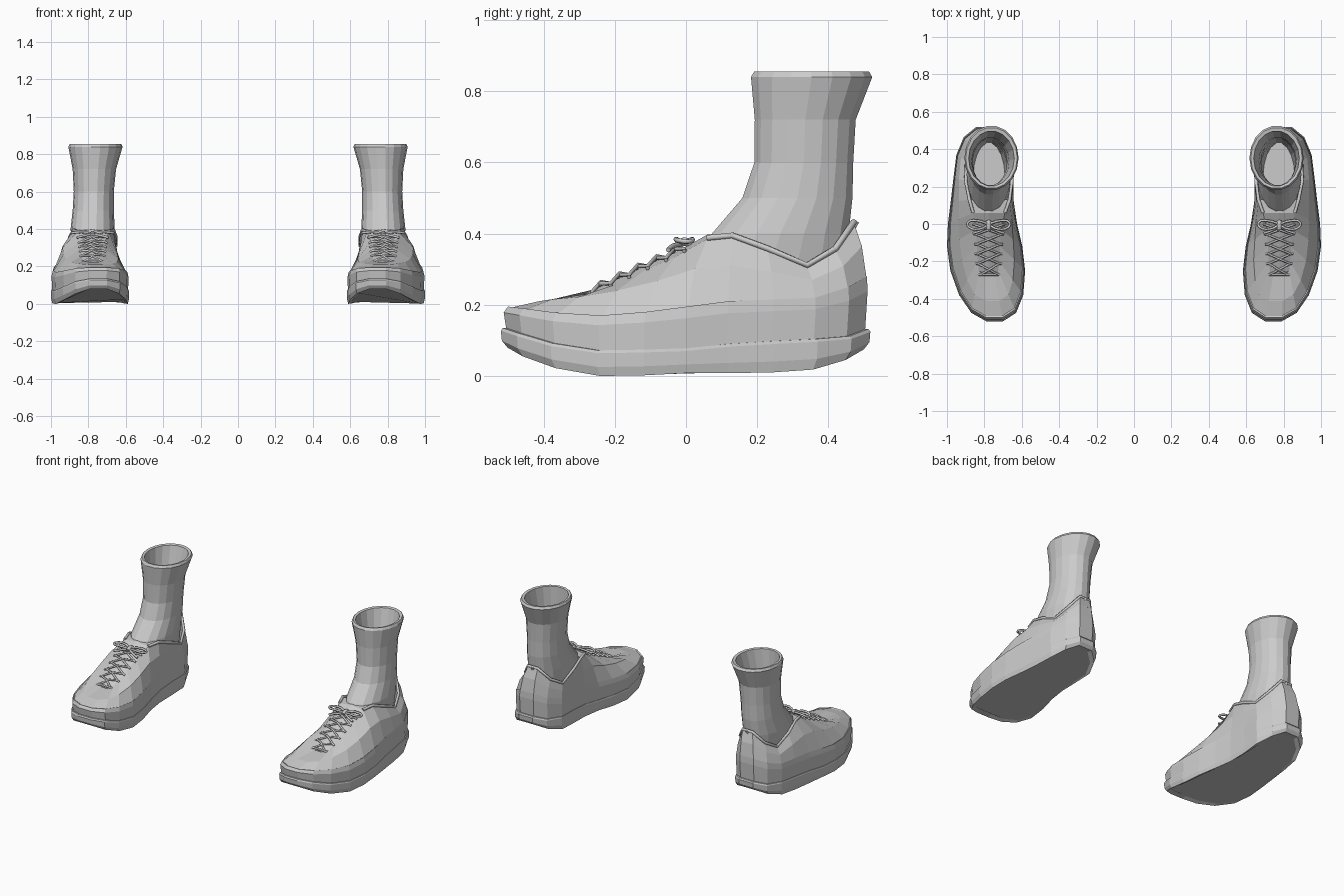
import bpy, bmesh, math
from mathutils import Vector

if "Cube" in bpy.data.objects:
    bpy.data.objects.remove(bpy.data.objects["Cube"])


def finish(name, me):
    ob = bpy.data.objects.new(name, me)
    bpy.context.collection.objects.link(ob)
    m = ob.modifiers.new("other_foot", 'MIRROR')   # mirrored about x = 0
    m.use_mirror_merge = False
    return ob


def loft(name, rings, cap_start=False, cap_end=False, extra=None):
    bm = bmesh.new()
    vs = [[bm.verts.new(p) for p in r] for r in rings]
    n = len(rings[0])
    for a, b in zip(vs, vs[1:]):
        for i in range(n):
            j = (i + 1) % n
            bm.faces.new((a[i], a[j], b[j], b[i]))
    if cap_start:
        bm.faces.new(vs[0])
    if cap_end:
        bm.faces.new(vs[-1])
    if extra:
        extra(bm, vs)
    bmesh.ops.recalc_face_normals(bm, faces=bm.faces)
    me = bpy.data.meshes.new(name)
    bm.to_mesh(me)
    bm.free()
    return finish(name, me)


def tube(name, paths, r, smooth=False):
    cu = bpy.data.curves.new(name, 'CURVE')
    cu.dimensions = '3D'
    cu.bevel_depth, cu.bevel_resolution, cu.use_fill_caps = r, 1, True
    cu.resolution_u = 3
    for pts in paths:
        if smooth:
            s = cu.splines.new('BEZIER')
            s.bezier_points.add(len(pts) - 1)
            for b, p in zip(s.bezier_points, pts):
                b.co = p
                b.handle_left_type = b.handle_right_type = 'AUTO'
        else:
            s = cu.splines.new('POLY')
            s.points.add(len(pts) - 1)
            for b, p in zip(s.points, pts):
                b.co = (*p, 1)
    tmp = bpy.data.objects.new(name + "_path", cu)
    bpy.context.collection.objects.link(tmp)
    bpy.context.view_layer.update()
    me = bpy.data.meshes.new_from_object(
        tmp.evaluated_get(bpy.context.evaluated_depsgraph_get()))
    bpy.data.objects.remove(tmp)
    me.name = name
    return finish(name, me)


# Outline stations toe to heel: y, inner x, outer x
OUT = [(-.52, .70, .79), (-.475, .63, .87), (-.38, .592, .935), (-.25, .582, .982),
       (-.12, .597, 1.0), (0, .625, .995), (.12, .643, .98), (.25, .643, .965),
       (.37, .638, .95), (.465, .68, .91), (.518, .745, .845)]
# Throat and collar stations: y, inner x, outer x, z
TOP = [(-.275, .745, .795, .222), (-.25, .725, .83, .235), (-.20, .72, .835, .257),
       (-.12, .715, .84, .295), (-.03, .71, .845, .335), (.06, .69, .86, .385),
       (.13, .665, .88, .392), (.23, .652, .90, .355), (.34, .652, .895, .308),
       (.42, .685, .865, .355), (.472, .74, .81, .43)]
# Heights at the same stations: tread, sole rim, shoulder of the side wall
TREAD = [.08, .055, .022, 0, .002, .008, .008, .01, .018, .045, .075]
RIM = [.135, .12, .092, .072, .074, .078, .09, .098, .104, .112, .132]
WALL = [.195, .19, .178, .17, .18, .195, .21, .215, .22, .25, .28]


def ring(st):
    """Closed ring: inner side toe to heel, outer side back again."""
    return ([Vector((s[1], s[0], s[3])) for s in st] +
            [Vector((s[2], s[0], s[3])) for s in reversed(st)])


def outline(z, scale=1.0, t=0.0):
    st = [(*o, h) for o, h in zip(OUT, z)]
    c = Vector((.785, 0, 0))
    r = []
    for p, q in zip(ring(st), ring(TOP)):
        x, y = c.x + (p.x - c.x) * scale, p.y * scale
        r.append(Vector((x + (q.x - x) * t, y + (q.y - y) * t, p.z)))
    return r


def mix(a, b, f):
    return [p + (q - p) * f for p, q in zip(a, b)]


# Sole with a rocker tread and a stepped rim
loft("sole", [outline([z + .002 for z in TREAD], .90), outline(TREAD, .965),
              outline([a + (b - a) * .35 for a, b in zip(TREAD, RIM)], .995),
              outline([z - .008 for z in RIM], 1.0), outline(RIM, .99),
              outline(RIM, .93)], True, True)


# Upper, with a tongue bridging the throat
def tongue(bm, vs):
    top, n = vs[-1], len(vs[-1])
    mids = []
    for i in range(7):
        a, b = top[i], top[n - 1 - i]
        m = (a.co + b.co) / 2
        mids.append(bm.verts.new((m.x, m.y, m.z + (.012 if i < 6 else .006))))
    for i in range(6):
        a, b, c, d = top[i], top[i + 1], top[n - 1 - i], top[n - 2 - i]
        bm.faces.new((a, mids[i], mids[i + 1], b))
        bm.faces.new((mids[i], c, d, mids[i + 1]))
    bm.faces.new((top[0], top[n - 1], mids[0]))


top = ring(TOP)
shoulder = outline(WALL, .985, .05)
guard = outline([a + (b - a) * .72 for a, b in zip(RIM, WALL)], .985)
half = []
for p, q, o in zip(shoulder, top, outline(WALL, .985, .42)):
    half.append(Vector((o.x, o.y, p.z + (q.z - p.z) * .56)))
loft("upper", [outline([z - .01 for z in RIM], .965), outline(RIM, .972), guard,
               shoulder, outline([z - .003 for z in WALL], .985, .085), half, top],
     extra=tongue)

# Padded collar edge around the ankle
n = len(top)
edge = [top[i] + Vector((0, 0, .003)) for i in range(5, n - 5)]
tube("collar", [edge], .009)

# Heel tab
tube("heel_tab", [[(.775, .487, .36), (.775, .466, .41), (.775, .478, .435)]], .010)

# Sock: z, centre x, centre y, radius x, radius y; outside up, inside down
SOCK = [(.20, .775, .25, .09, .20), (.30, .775, .235, .113, .22),
        (.40, .777, .265, .118, .195), (.50, .774, .313, .110, .157),
        (.60, .771, .331, .107, .141), (.72, .768, .335, .116, .144),
        (.84, .762, .353, .145, .173), (.855, .762, .353, .138, .164),
        (.852, .762, .350, .122, .148), (.72, .768, .335, .10, .128),
        (.60, .771, .331, .092, .126), (.50, .774, .313, .095, .14),
        (.40, .777, .275, .102, .17), (.25, .775, .25, .085, .185)]
SEG = 18
loft("sock", [[(cx + rx * math.cos(a), cy + ry * math.sin(a), z)
               for a in (2 * math.pi * i / SEG for i in range(SEG))]
              for z, cx, cy, rx, ry in SOCK], True, True)


# Laces: eyelet position on either side of the throat
def eyelet(y, side, lift=.008):
    for a, b in zip(TOP, TOP[1:]):
        if a[0] <= y <= b[0]:
            f = (y - a[0]) / (b[0] - a[0])
            x = a[side] + (b[side] - a[side]) * f
            return Vector((x, y, a[3] + (b[3] - a[3]) * f + lift))


rows = [-.265, -.212, -.16, -.108, -.056, -.005]
paths = []
for y0, y1 in zip(rows, rows[1:]):
    for s in (1, 2):
        a, b = eyelet(y0, s), eyelet(y1, 3 - s)
        out = Vector(((-.012, .012)[s - 1], 0, -.006))
        m = (a + b) / 2 + Vector((0, 0, .012 + .005 * (s - 1)))
        paths.append([a + out, a, m, b, b - Vector((out.x, 0, .006))])
bar = [Vector((.70, -.272, .222)), Vector((.74, -.272, .234)),
       Vector((.81, -.272, .234)), Vector((.85, -.272, .222))]
tube("laces", paths + [bar], .006)

# Bow: two loops and two loose ends around a knot
K = Vector((.777, -.005, .372))
bow = []
for s in (-1, 1):
    loop = [(0, 0, 0), (.05, -.022, .012), (.105, -.012, .008), (.112, .012, .006),
            (.06, .022, .012), (0, .004, .003)]
    end = [(0, -.005, 0), (.04, -.03, -.006), (.085, -.045, -.018)]
    for path in (loop, end):
        bow.append([K + Vector((s * x, y, z)) for x, y, z in path])
tube("bow", bow, .007, smooth=True)
tube("knot", [[K + Vector((0, -.022, -.004)), K + Vector((0, 0, .006)),
               K + Vector((0, .022, 0))]], .014)
